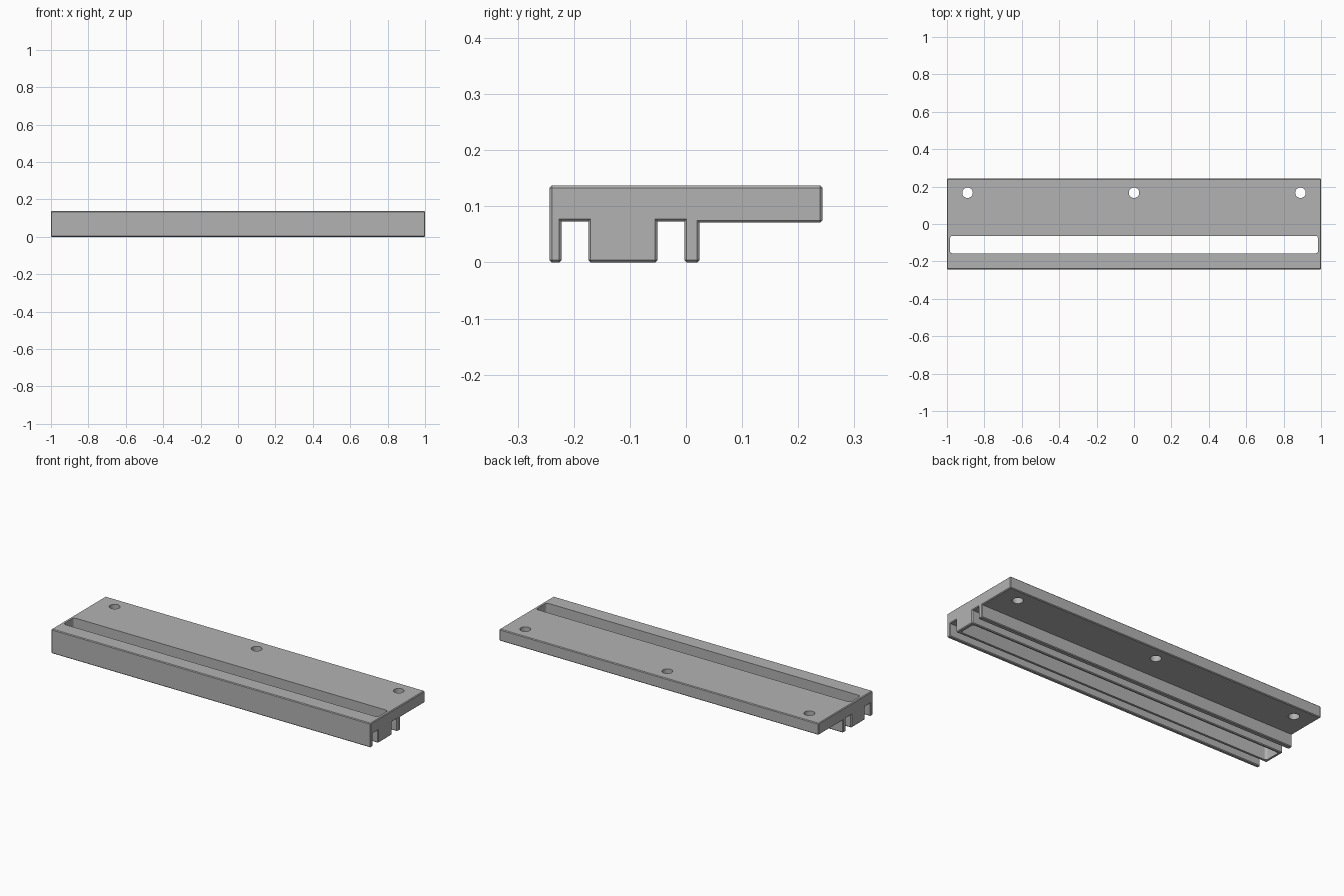
import bpy, bmesh
from mathutils import Matrix

cube = bpy.data.objects.get("Cube")
if cube:
    bpy.data.objects.remove(cube, do_unlink=True)

# Single grey finish
grey = bpy.data.materials.new("plain_grey")
grey.use_nodes = True
COLOUR = (0.45, 0.45, 0.45, 1)
grey.diffuse_color = COLOUR
grey.node_tree.nodes["Principled BSDF"].inputs["Base Color"].default_value = COLOUR

TOP = 0.137
CHAMFER = 0.004


def make_object(name, bm):
    bmesh.ops.recalc_face_normals(bm, faces=bm.faces)
    mesh = bpy.data.meshes.new(name)
    bm.to_mesh(mesh)
    bm.free()
    mesh.materials.append(grey)
    obj = bpy.data.objects.new(name, mesh)
    bpy.context.collection.objects.link(obj)
    return obj


def mounting_rail():
    # Side profile (y, z): front lip, slotted block, rear rib and flange
    profile = [(-0.243, TOP), (-0.243, 0), (-0.222, 0), (-0.222, 0.073),
               (-0.174, 0.073), (-0.174, 0), (-0.051, 0), (-0.051, 0.073),
               (-0.003, 0.073), (-0.003, 0), (0.024, 0), (0.024, 0.071),
               (0.243, 0.071), (0.243, TOP)]
    bm = bmesh.new()
    end = bm.faces.new([bm.verts.new((-1, y, z)) for y, z in profile])
    extruded = bmesh.ops.extrude_face_region(bm, geom=[end])["geom"]
    verts = [v for v in extruded if isinstance(v, bmesh.types.BMVert)]
    bmesh.ops.translate(bm, verts=verts, vec=(2, 0, 0))
    bmesh.ops.recalc_face_normals(bm, faces=bm.faces)
    # Chamfer the outward edges only
    edges = [e for e in bm.edges if e.is_convex]
    bmesh.ops.bevel(bm, geom=edges, offset=CHAMFER, segments=1,
                    profile=0.5, affect='EDGES')
    return make_object("mounting_rail", bm)


def slot_cutter():
    bm = bmesh.new()
    bmesh.ops.create_cube(bm, size=1, matrix=Matrix.Translation((0, -0.11, 0.07))
                          @ Matrix.Diagonal((1.968, 0.094, 0.4, 1)))
    upright = [e for e in bm.edges
               if abs(e.verts[0].co.z - e.verts[1].co.z) > 0.1]
    bmesh.ops.bevel(bm, geom=upright, offset=0.014, segments=5,
                    profile=0.5, affect='EDGES')
    return make_object("slot_cutter", bm)


def hole_cutter(x):
    bm = bmesh.new()
    bmesh.ops.create_cone(bm, cap_ends=True, segments=32, radius1=0.028,
                          radius2=0.028, depth=0.4,
                          matrix=Matrix.Translation((x, 0.167, 0.1)))
    return make_object("hole_cutter", bm)


rail = mounting_rail()
bpy.context.view_layer.objects.active = rail
rail.select_set(True)

# Long slot and three screw holes
for cutter in [slot_cutter()] + [hole_cutter(x) for x in (-0.89, 0, 0.89)]:
    cutter.hide_render = True
    cut = rail.modifiers.new("cut", 'BOOLEAN')
    cut.operation = 'DIFFERENCE'
    cut.solver = 'EXACT'
    cut.object = cutter
    bpy.ops.object.modifier_apply(modifier=cut.name)
    bpy.data.objects.remove(cutter, do_unlink=True)

bpy.ops.object.shade_smooth_by_angle(angle=0.5)
